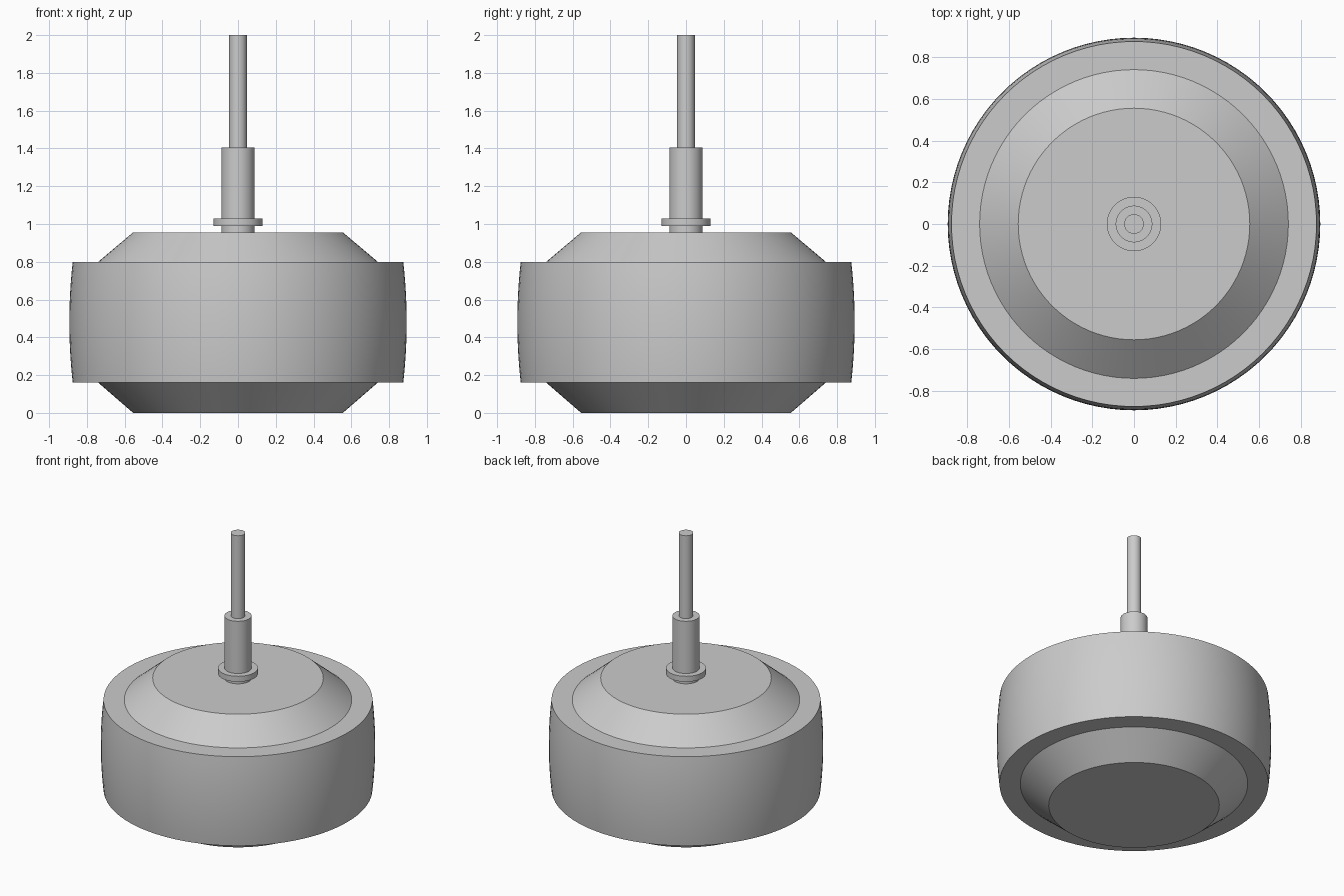
import bpy
import bmesh
import math

cube = bpy.data.objects.get("Cube")
if cube:
    bpy.data.objects.remove(cube, do_unlink=True)

grey = bpy.data.materials.new("plain grey")
grey.use_nodes = True
colour = (0.6, 0.6, 0.6, 1)
grey.diffuse_color = colour
grey.node_tree.nodes["Principled BSDF"].inputs["Base Color"].default_value = colour


def lathe(name, profile, sides):
    """Spin a (radius, height) profile around z and cap both ends."""
    bm = bmesh.new()
    rings = []
    for radius, z in profile:
        angles = [math.tau * i / sides for i in range(sides)]
        rings.append([bm.verts.new((radius * math.cos(a), radius * math.sin(a), z))
                      for a in angles])
    for low, high in zip(rings, rings[1:]):
        for i in range(sides):
            j = (i + 1) % sides
            bm.faces.new((low[i], low[j], high[j], high[i]))
    bm.faces.new(rings[0][::-1])
    bm.faces.new(rings[-1])
    mesh = bpy.data.meshes.new(name)
    bm.to_mesh(mesh)
    bm.free()
    mesh.materials.append(grey)
    obj = bpy.data.objects.new(name, mesh)
    bpy.context.collection.objects.link(obj)
    bpy.ops.object.select_all(action="DESELECT")
    obj.select_set(True)
    bpy.context.view_layer.objects.active = obj
    bpy.ops.object.shade_smooth_by_angle(angle=math.radians(30))


# Crowned drum with a chamfered hub showing at both ends
bottom, top = 0.16, 0.8
steps = 12
crown = []
for k in range(steps + 1):
    t = k / steps
    crown.append((0.875 + 0.018 * (1 - (2 * t - 1) ** 2), bottom + (top - bottom) * t))
lathe("drum", [(0.555, 0), (0.74, bottom)] + crown + [(0.74, top), (0.555, 0.956)], 96)

# Stepped shaft: neck, flange, sleeve and thin rod
neck, flange, rod = 0.088, 0.13, 0.047
lathe("shaft", [(neck, 0.956), (neck, 0.99), (flange, 0.99), (flange, 1.03),
                (neck, 1.03), (neck, 1.405), (rod, 1.405), (rod, 2)], 48)
